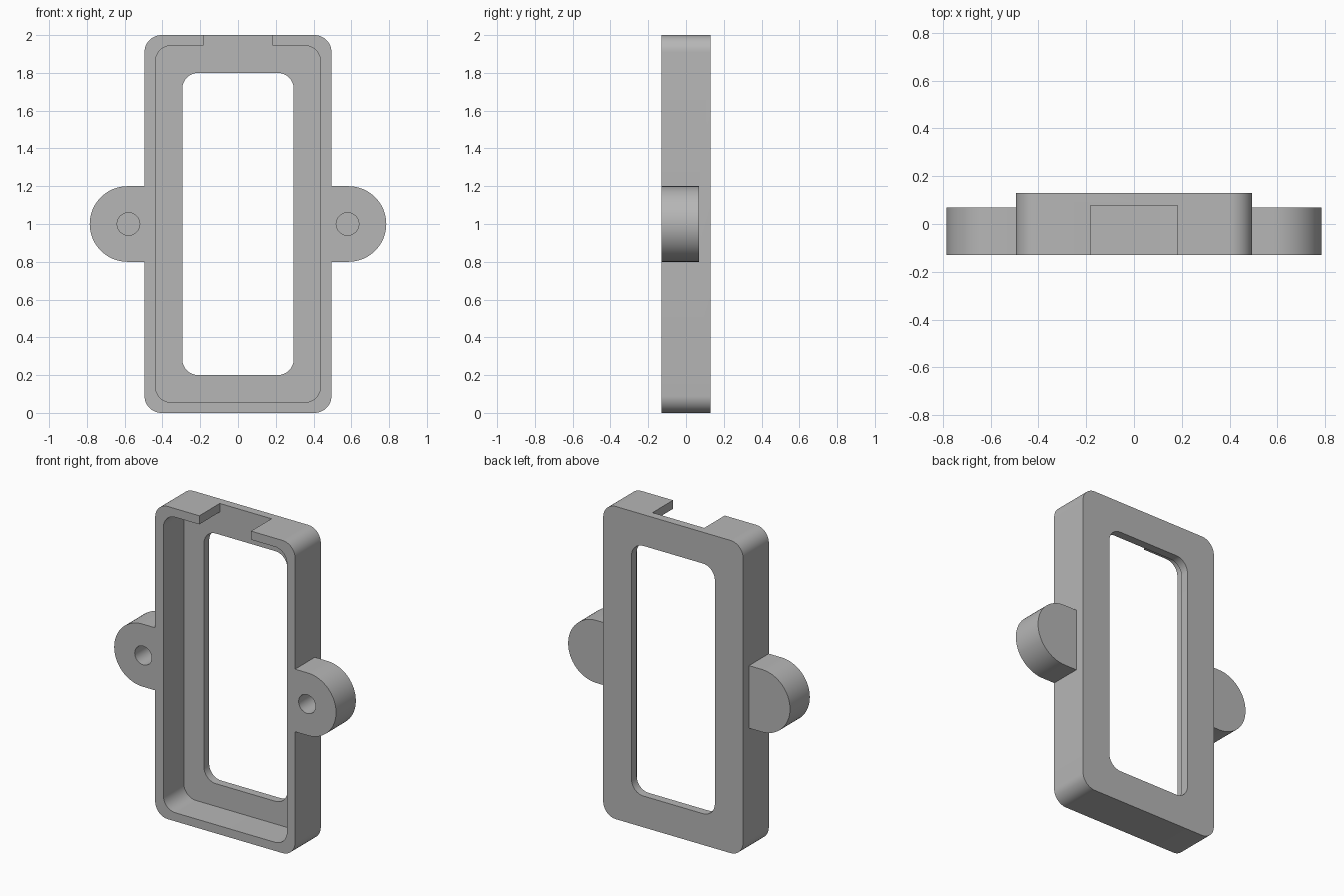
import bpy
import bmesh
from math import sin, cos, pi

cube = bpy.data.objects.get("Cube")
if cube:
    bpy.data.objects.remove(cube, do_unlink=True)

grey = bpy.data.materials.new("plain_grey")
grey.use_nodes = True
grey.diffuse_color = (0.47, 0.47, 0.47, 1)
grey.node_tree.nodes["Principled BSDF"].inputs["Base Color"].default_value = grey.diffuse_color

FRONT, BACK, FLOOR, TAB_BACK = -0.13, 0.13, 0.077, 0.07
MID = 1.0          # height of the centre line
CLEAR = 0.1        # how far cutters reach past a surface


def arc(x, z, r, start, end, steps):
    """Points on an arc, angles in units of pi."""
    angles = [pi * (start + (end - start) * i / steps) for i in range(steps + 1)]
    return [(x + r * cos(a), z + r * sin(a)) for a in angles]


def rounded_rect(half_w, half_h, r):
    pts = []
    for i, (sx, sz) in enumerate(((1, 1), (-1, 1), (-1, -1), (1, -1))):
        pts += arc(sx * (half_w - r), MID + sz * (half_h - r), r, i / 2, i / 2 + 0.5, 12)
    return pts


def prism(name, profile, y0, y1):
    """Extrude an XZ profile from y0 to y1."""
    bm = bmesh.new()
    face = bm.faces.new([bm.verts.new((x, y0, z)) for x, z in profile])
    ext = bmesh.ops.extrude_face_region(bm, geom=[face])
    verts = [v for v in ext["geom"] if isinstance(v, bmesh.types.BMVert)]
    bmesh.ops.translate(bm, verts=verts, vec=(0, y1 - y0, 0))
    bmesh.ops.recalc_face_normals(bm, faces=bm.faces[:])
    mesh = bpy.data.meshes.new(name)
    bm.to_mesh(mesh)
    bm.free()
    mesh.materials.append(grey)
    obj = bpy.data.objects.new(name, mesh)
    bpy.context.collection.objects.link(obj)
    return obj


def combine(target, other, operation):
    """Apply a boolean and discard the second object."""
    mod = target.modifiers.new("combine", "BOOLEAN")
    mod.operation = operation
    mod.solver = "EXACT"
    mod.object = other
    bpy.ops.object.select_all(action="DESELECT")
    bpy.context.view_layer.objects.active = target
    target.select_set(True)
    bpy.ops.object.modifier_apply(modifier=mod.name)
    bpy.data.objects.remove(other, do_unlink=True)


# Outer shell
frame = prism("bezel_frame", rounded_rect(0.495, 1.0, 0.09), FRONT, BACK)

# Mounting ears on both sides, rounded at the outer end
for side in (1, -1):
    outline = [(0.46, MID - 0.2)] + arc(0.585, MID, 0.2, -0.5, 0.5, 32) + [(0.46, MID + 0.2)]
    ear = prism("mounting_ear", [(side * x, z) for x, z in outline], FRONT, TAB_BACK)
    combine(frame, ear, "UNION")

# Front recess and the window through the back plate
combine(frame, prism("recess_cutter", rounded_rect(0.437, 0.945, 0.085),
                     FRONT - CLEAR, FLOOR), "DIFFERENCE")
combine(frame, prism("window_cutter", rounded_rect(0.295, 0.8, 0.085),
                     FRONT - CLEAR, BACK + CLEAR), "DIFFERENCE")

# Notch in the top wall
notch = [(-0.183, 1.85), (0.183, 1.85), (0.183, 2.1), (-0.183, 2.1)]
combine(frame, prism("notch_cutter", notch, FRONT - CLEAR, FLOOR), "DIFFERENCE")

# Blind screw holes in the ears
for side in (1, -1):
    hole = arc(side * 0.58, MID, 0.06, 0, 2, 32)[:-1]
    combine(frame, prism("hole_cutter", hole, FRONT - CLEAR, 0.03), "DIFFERENCE")

frame.select_set(True)
bpy.context.view_layer.objects.active = frame
bpy.ops.object.shade_smooth_by_angle(angle=pi / 6)
